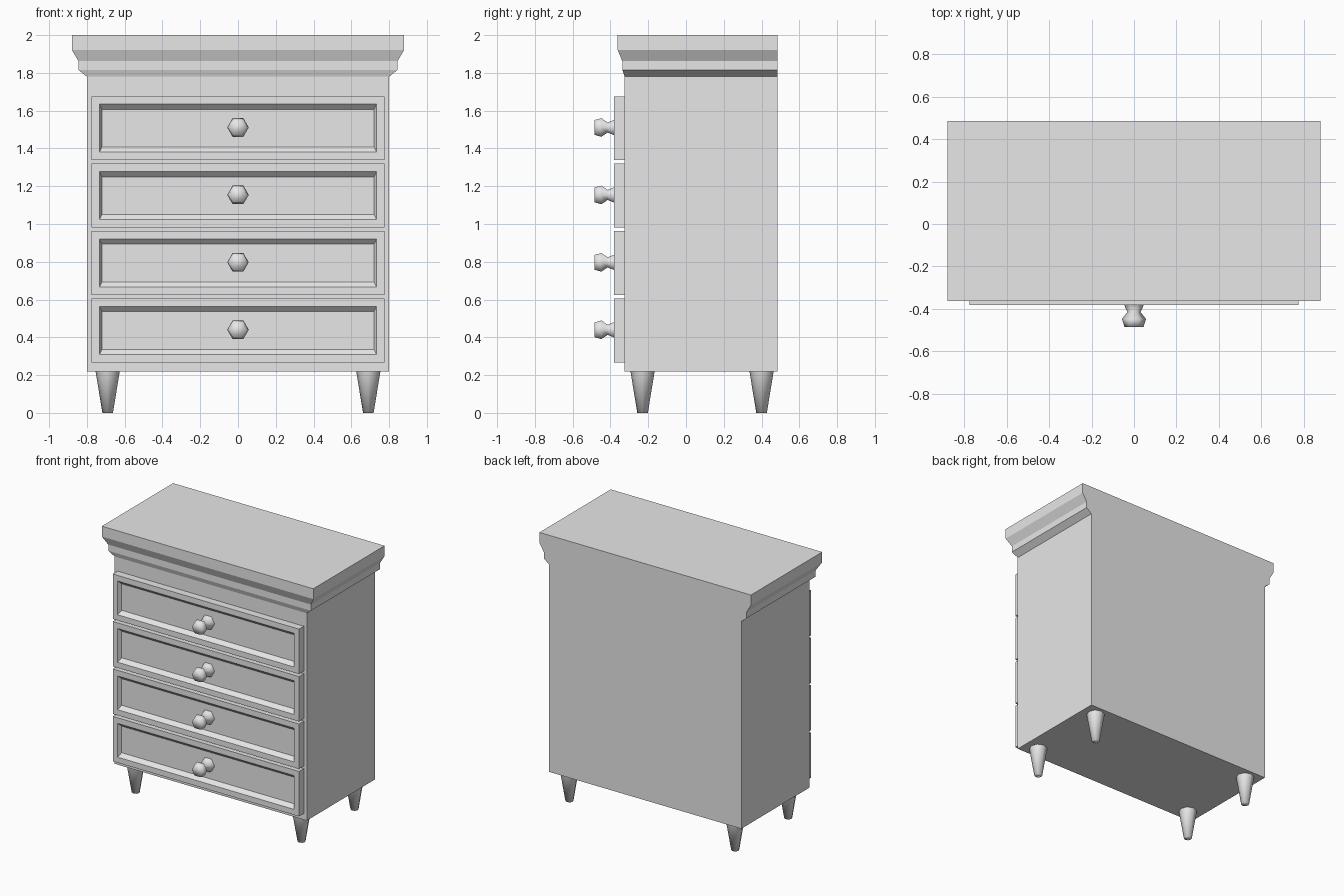
import bpy, bmesh
from math import cos, sin, pi

cube = bpy.data.objects.get("Cube")
if cube:
    bpy.data.objects.remove(cube)

grey = bpy.data.materials.new("painted grey")
grey.use_nodes = True
grey.diffuse_color = (0.8, 0.8, 0.8, 1)
grey.node_tree.nodes["Principled BSDF"].inputs["Base Color"].default_value = (0.8, 0.8, 0.8, 1)


def loft(name, rings, smooth=False):
    """Skin a list of equal-sized point rings and cap both ends."""
    bm = bmesh.new()
    loops = [[bm.verts.new(p) for p in ring] for ring in rings]
    n = len(loops[0])
    for a, b in zip(loops, loops[1:]):
        for i in range(n):
            j = (i + 1) % n
            bm.faces.new((a[i], a[j], b[j], b[i])).smooth = smooth
    bm.faces.new(loops[0])
    bm.faces.new(loops[-1]).smooth = smooth
    bmesh.ops.recalc_face_normals(bm, faces=bm.faces)
    mesh = bpy.data.meshes.new(name)
    bm.to_mesh(mesh)
    bm.free()
    mesh.materials.append(grey)
    obj = bpy.data.objects.new(name, mesh)
    bpy.context.collection.objects.link(obj)
    return obj


BACK = 0.485


def flat_ring(half_width, front, z):
    w = half_width
    return [(-w, front, z), (w, front, z), (w, BACK, z), (-w, BACK, z)]


def upright_ring(half_width, half_height, y, z):
    w, h = half_width, half_height
    return [(-w, y, z - h), (w, y, z - h), (w, y, z + h), (-w, y, z + h)]


def circle(radius, sides):
    return [(radius * cos(2 * pi * i / sides), radius * sin(2 * pi * i / sides))
            for i in range(sides)]


# Carcass and moulded top, flush at the back
loft("body", [flat_ring(0.80, -0.325, z) for z in (0.22, 1.78)])
crown = [(0.80, -0.325, 1.78), (0.844, -0.337, 1.815), (0.844, -0.337, 1.862),
         (0.88, -0.362, 1.922), (0.88, -0.362, 2.0)]
loft("crown_moulding", [flat_ring(*p) for p in crown])

# Four drawers with sunken panels, each with a hexagonal knob
drawer_steps = [(0.775, 0.169, -0.325), (0.775, 0.169, -0.382),
                (0.734, 0.127, -0.382), (0.72, 0.10, -0.355)]
knob_profile = [(0.055, -0.353), (0.046, -0.382), (0.031, -0.415),
                (0.057, -0.448), (0.045, -0.485)]
for k in range(4):
    z = 0.436 + 0.357 * k
    loft(f"drawer_{k + 1}", [upright_ring(w, h, y, z) for w, h, y in drawer_steps])
    loft(f"knob_{k + 1}", [[(x, y, z + 0.004 + v) for x, v in circle(r, 6)]
                           for r, y in knob_profile], smooth=True)

# Tapered legs
for side, x in (("left", 0.69), ("right", -0.69)):
    for end, y in (("front", -0.23), ("back", 0.40)):
        loft(f"{end}_{side}_leg",
             [[(x + u, y + v, z) for u, v in circle(r, 8)]
              for r, z in ((0.064, 0.22), (0.028, 0))], smooth=True)
